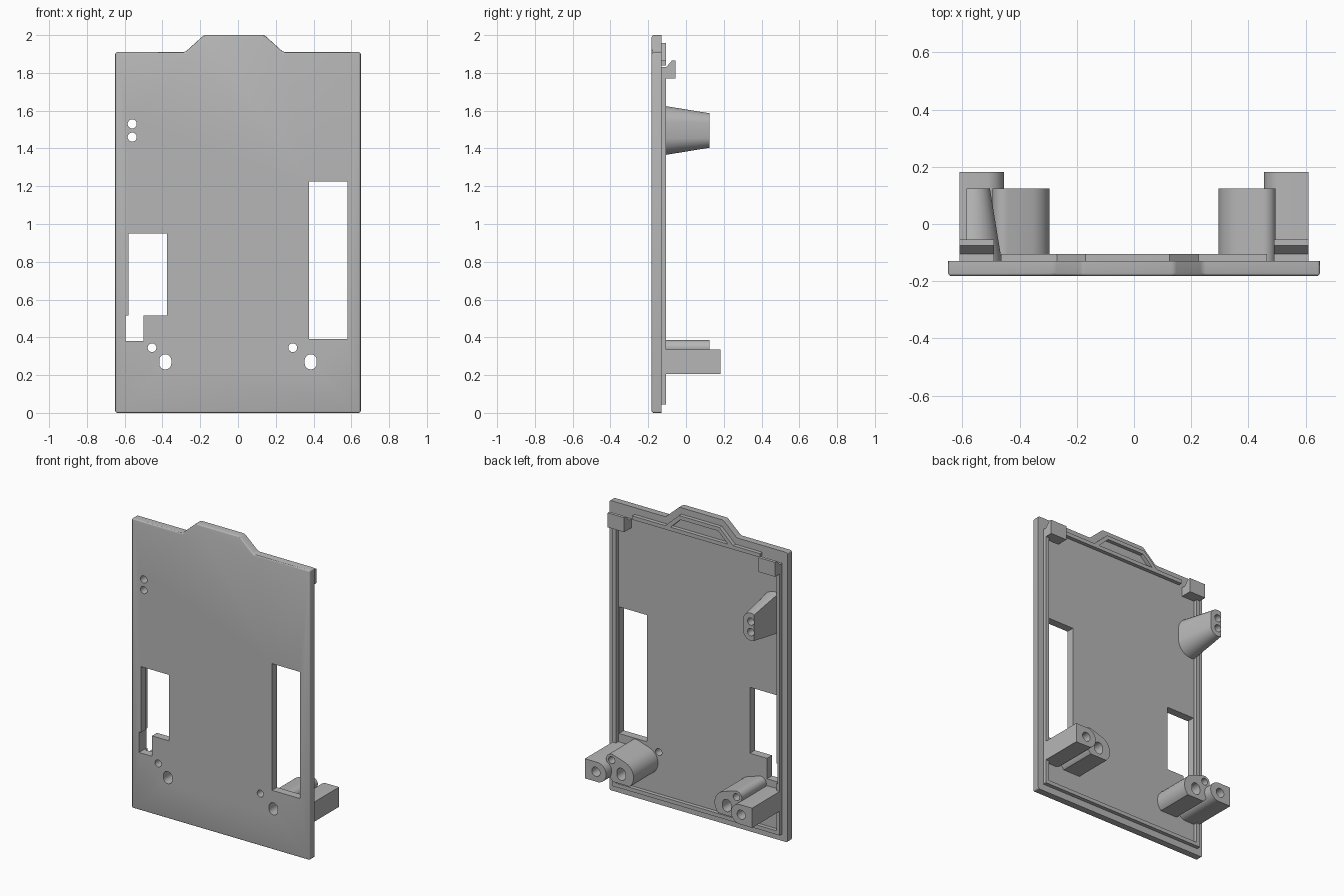
import bpy, bmesh, math
from mathutils import Vector, geometry

if "Cube" in bpy.data.objects:
    bpy.data.objects.remove(bpy.data.objects["Cube"], do_unlink=True)

grey = bpy.data.materials.new("plain grey")
grey.use_nodes = True
colour = (0.47, 0.47, 0.47, 1)
grey.diffuse_color = colour
grey.node_tree.nodes["Principled BSDF"].inputs["Base Color"].default_value = colour

FRONT, FLOOR, LIP = -0.182, -0.13, -0.105
SUNK = FLOOR - 0.01          # parts start slightly inside the plate


def loft(name, near, far, bevel=0):
    """Closed solid between two matching rings of 3D points."""
    bm = bmesh.new()
    a = [bm.verts.new(p) for p in near]
    b = [bm.verts.new(p) for p in far]
    bm.faces.new(a)
    bm.faces.new(b[::-1])
    for i in range(len(a)):
        j = (i + 1) % len(a)
        bm.faces.new((a[j], a[i], b[i], b[j]))
    bmesh.ops.recalc_face_normals(bm, faces=bm.faces)
    if bevel:
        edges = [e for e in bm.edges if not all(v in b for v in e.verts)]
        bmesh.ops.bevel(bm, geom=edges, offset=bevel, segments=3, profile=0.5, affect='EDGES')
    me = bpy.data.meshes.new(name)
    bm.to_mesh(me)
    bm.free()
    me.materials.append(grey)
    ob = bpy.data.objects.new(name, me)
    bpy.context.collection.objects.link(ob)
    return ob


def prism(name, outline, y0, y1, bevel=0):
    return loft(name, [(x, y0, z) for x, z in outline], [(x, y1, z) for x, z in outline], bevel)


def rect(x0, x1, z0, z1):
    return [(x0, z0), (x1, z0), (x1, z1), (x0, z1)]


def slot(x, z0, z1, r, n=14):
    """Upright rounded slot outline; a circle when z0 equals z1."""
    pts = []
    for centre, start in ((z1, 0), (z0, math.pi)):
        for i in range(n):
            t = start + math.pi * (i + 0.5) / n
            pts.append((x + r * math.cos(t), centre + r * math.sin(t)))
    return pts


def hull(points):
    vs = [Vector(p) for p in points]
    return [tuple(vs[i]) for i in geometry.convex_hull_2d(vs)]


def cut(ob, outlines, y0=-0.3, y1=0.3):
    """Remove each outline's prism from the object."""
    for outline in outlines:
        cutter = prism("cutter", outline, y0, y1)
        cutter.hide_render = True
        bpy.context.view_layer.objects.active = ob
        mod = ob.modifiers.new("cut", 'BOOLEAN')
        mod.operation, mod.solver, mod.object = 'DIFFERENCE', 'EXACT', cutter
        bpy.ops.object.modifier_apply(modifier=mod.name)
        bpy.data.objects.remove(cutter, do_unlink=True)


parts = []

# Openings shared by the plate, lip and bosses
windows = [rect(0.375, 0.58, 0.39, 1.225),
           [(-0.58, 0.95), (-0.58, 0.515), (-0.595, 0.515), (-0.595, 0.38),
            (-0.5, 0.38), (-0.5, 0.515), (-0.375, 0.515), (-0.375, 0.95)]]
post_holes = [slot(-0.56, z, z, 0.024) for z in (1.53, 1.46)]
screw_holes = {s: slot(s * 0.385, 0.262, 0.278, 0.032) for s in (-1, 1)}
pin_hole = slot(-0.455, 0.345, 0.345, 0.023)

# Face plate with top tab
plate = prism("face_plate", [(-0.65, 0), (0.65, 0), (0.65, 1.91), (0.24, 1.91), (0.14, 2),
                             (-0.18, 2), (-0.28, 1.91), (-0.65, 1.91)], FRONT, FLOOR, 0.011)
cut(plate, windows + post_holes + list(screw_holes.values())
    + [pin_hole, slot(0.29, 0.345, 0.345, 0.023)])
parts.append(plate)

# Raised lip around the back, open at the clip corners
lip = prism("back_lip", [(-0.61, 0.045), (0.61, 0.045), (0.61, 1.865), (0.225, 1.865),
                         (0.125, 1.958), (-0.17, 1.958), (-0.27, 1.865), (-0.61, 1.865)], SUNK, LIP)
cut(lip, [rect(-0.585, 0.585, 0.07, 1.84),
          [(-0.232, 1.865), (0.187, 1.865), (0.115, 1.933), (-0.16, 1.933)],
          rect(0.465, 0.7, 1.78, 1.9), rect(-0.7, -0.465, 1.78, 1.9), windows[1]])
parts.append(lip)

# Tapered post with two holes and a flat outer side
rings = [[(x, y, z) for x, z in slot(-0.56, 1.46, 1.53, r)] for y, r in ((SUNK, 0.1), (0.125, 0.0565))]
post = loft("tapered_post", *rings)
cut(post, post_holes + [rect(-0.8, -0.585, 1.2, 1.8)])
parts.append(post)

for s, side in ((1, "left"), (-1, "right")):
    # Hooked clip at the top corner
    profile = [(SUNK, 1.77), (-0.055, 1.77), (-0.055, 1.865), (-0.075, 1.865), (LIP, 1.83), (SUNK, 1.83)]
    parts.append(loft(side + "_clip", [(s * 0.49, y, z) for y, z in profile],
                      [(s * 0.61, y, z) for y, z in profile]))

    # Long bar, rounded on its inner side, with a blind hole
    bar = prism(side + "_bar", hull(slot(s * 0.52, 0.27, 0.27, 0.065)
                                    + [(s * 0.61, 0.205), (s * 0.61, 0.335)]), SUNK, 0.182)
    cut(bar, [slot(s * 0.53, 0.27, 0.27, 0.03)], 0.03, 0.3)
    parts.append(bar)

    # Screw boss with a flat underside
    outline = slot(s * 0.385, 0.27, 0.27, 0.09) + slot(s * 0.455, 0.345, 0.345, 0.04)
    boss = prism(side + "_boss", hull(outline), SUNK, 0.125)
    cut(boss, [rect(-0.8, 0.8, 0.1, 0.205), screw_holes[s]])
    if s < 0:
        cut(boss, [pin_hole])
    else:
        cut(boss, [slot(0.455, 0.345, 0.345, 0.023)], -0.03, 0.3)
    parts.append(boss)

# Smooth the round walls, keep the edges crisp
for ob in parts:
    bpy.ops.object.select_all(action='DESELECT')
    ob.select_set(True)
    bpy.context.view_layer.objects.active = ob
    bpy.ops.object.shade_smooth_by_angle(angle=math.radians(25))
